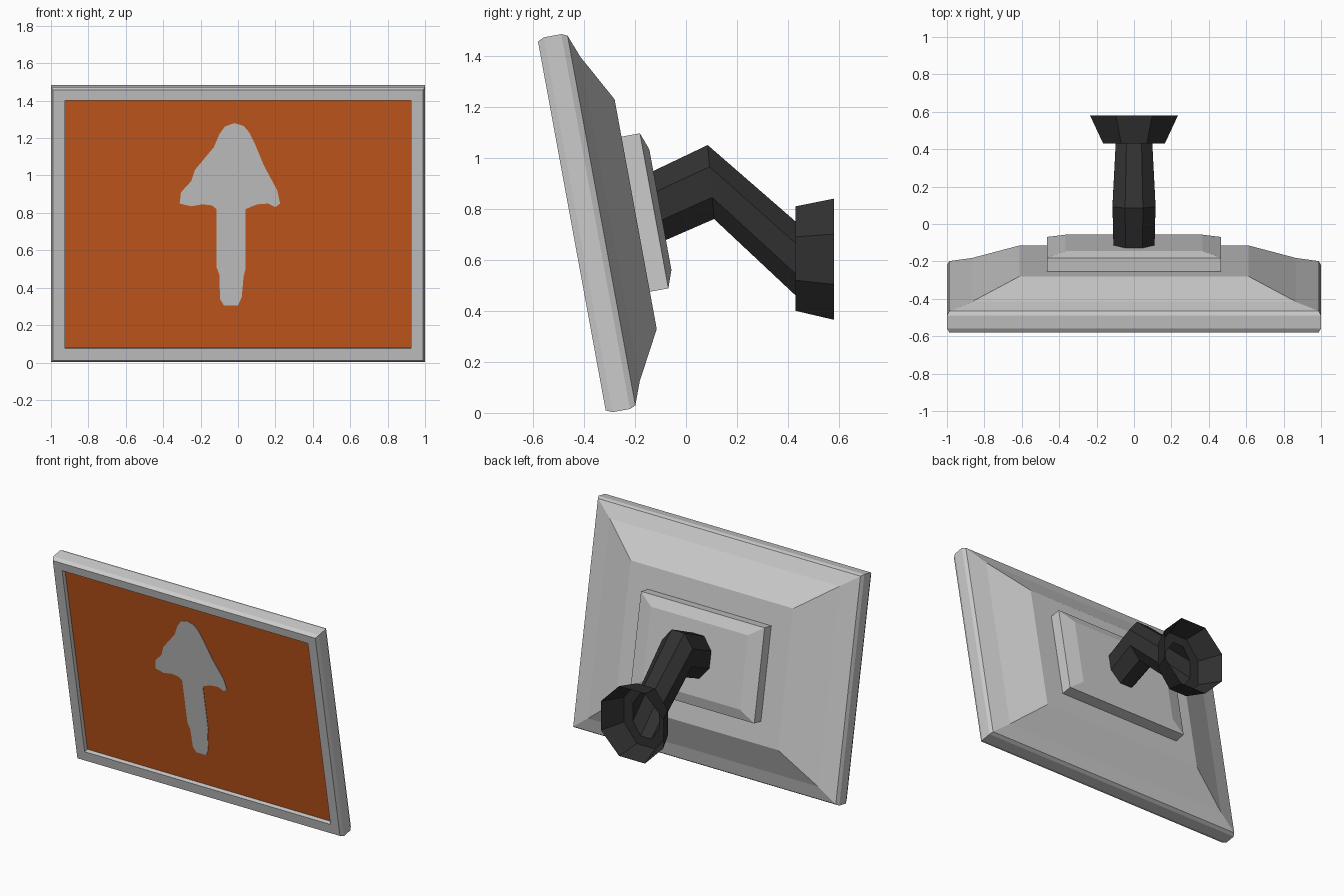
import bpy, bmesh, math
from mathutils import Vector

if "Cube" in bpy.data.objects:
    bpy.data.objects.remove(bpy.data.objects["Cube"])


def material(name, rgb):
    m = bpy.data.materials.new(name)
    m.diffuse_color = (*rgb, 1)
    m.use_nodes = True
    m.node_tree.nodes["Principled BSDF"].inputs["Base Color"].default_value = m.diffuse_color
    return m


GREY = material("light grey", (0.60, 0.60, 0.60))
ORANGE = material("orange", (0.60, 0.105, 0.013))
BLACK = material("charcoal", (0.03, 0.03, 0.03))

# Tilted panel space: x across, u up the panel, v into its depth
TILT = math.atan2(0.265, 1.445)
C, S = math.cos(TILT), math.sin(TILT)
MID = 0.735


def panel(x, u, v):
    return Vector((x, -0.315 - u * S + v * C, 0.01 + u * C + v * S))


def rect(hx, hu, v, mid=MID):
    return [panel(x * hx, mid + u * hu, v) for x, u in ((-1, -1), (1, -1), (1, 1), (-1, 1))]


def make(name, bm, mat):
    bmesh.ops.recalc_face_normals(bm, faces=bm.faces[:])
    me = bpy.data.meshes.new(name)
    bm.to_mesh(me)
    bm.free()
    me.materials.append(mat)
    ob = bpy.data.objects.new(name, me)
    bpy.context.collection.objects.link(ob)
    return ob


def loft(name, rings, mat, cap_start=True, cap_end=True):
    bm = bmesh.new()
    loops = [[bm.verts.new(p) for p in r] for r in rings]
    n = len(loops[0])
    for a, b in zip(loops, loops[1:]):
        for i in range(n):
            j = (i + 1) % n
            bm.faces.new((a[i], a[j], b[j], b[i]))
    if cap_start:
        bm.faces.new(loops[0])
    if cap_end:
        bm.faces.new(loops[-1])
    return make(name, bm, mat)


# Housing: recessed front, chamfered rim, stepped pyramid back
loft("housing", [
    rect(0.925, 0.673, 0.035, 0.74), rect(0.925, 0.673, 0, 0.74),
    rect(0.988, 0.735, 0), rect(1.0, 0.747, 0.025), rect(1.0, 0.747, 0.095),
    rect(0.988, 0.737, 0.118), rect(0.865, 0.647, 0.152), rect(0.612, 0.4575, 0.2545)], GREY)

# Mounting plate on the back
loft("mounting_plate", [rect(0.465, 0.309, 0.24), rect(0.465, 0.309, 0.328),
                        rect(0.365, 0.24, 0.353)], GREY)

# Orange display sheet in the recess
loft("screen", [rect(0.925, 0.673, 0.034, 0.74), rect(0.925, 0.673, 0.030, 0.74)], ORANGE)

# Hand-drawn arrow plate, outline in front view x, z
ARROW = [(-.02, 1.28), (-.07, 1.262), (-.10, 1.22), (-.13, 1.15), (-.18, 1.09), (-.23, 1.03),
         (-.25, .97), (-.305, .91), (-.312, .85), (-.25, .835), (-.19, .846), (-.14, .84),
         (-.115, .82), (-.115, .51), (-.10, .47), (-.096, .34), (-.075, .305), (0, .305),
         (.02, .35), (.03, .46), (.04, .50), (.04, .82), (.10, .845), (.16, .85), (.20, .83),
         (.225, .85), (.21, .92), (.14, 1.05), (.09, 1.17), (.06, 1.23), (.03, 1.265)]
loft("arrow", [[panel(x, (z - 0.01 - v * S) / C, v) for x, z in ARROW]
               for v in (0.031, 0.027)], GREY)


# Octagonal wall arm: sections across x and along a slanted height axis
def octagon(half_w, top, bottom):
    top, bottom = Vector((0, *top)), Vector((0, *bottom))
    mid, up = (top + bottom) / 2, (top - bottom) / 2
    k = 1 / math.cos(math.pi / 8)
    angles = [math.pi * (i + 0.5) / 4 for i in range(8)]
    return [mid + up * k * math.sin(a) + Vector((half_w * k * math.cos(a), 0, 0)) for a in angles]


# Arm and flared wall foot, one shell left open at the wall
loft("wall_arm", [
    octagon(0.110, (-0.135, 0.945), (-0.085, 0.675)),
    octagon(0.115, (0.085, 1.05), (0.11, 0.76)),
    octagon(0.098, (0.43, 0.75), (0.43, 0.46)),
    octagon(0.165, (0.43, 0.81), (0.43, 0.40)),
    octagon(0.235, (0.58, 0.84), (0.58, 0.365))], BLACK, cap_end=False)
